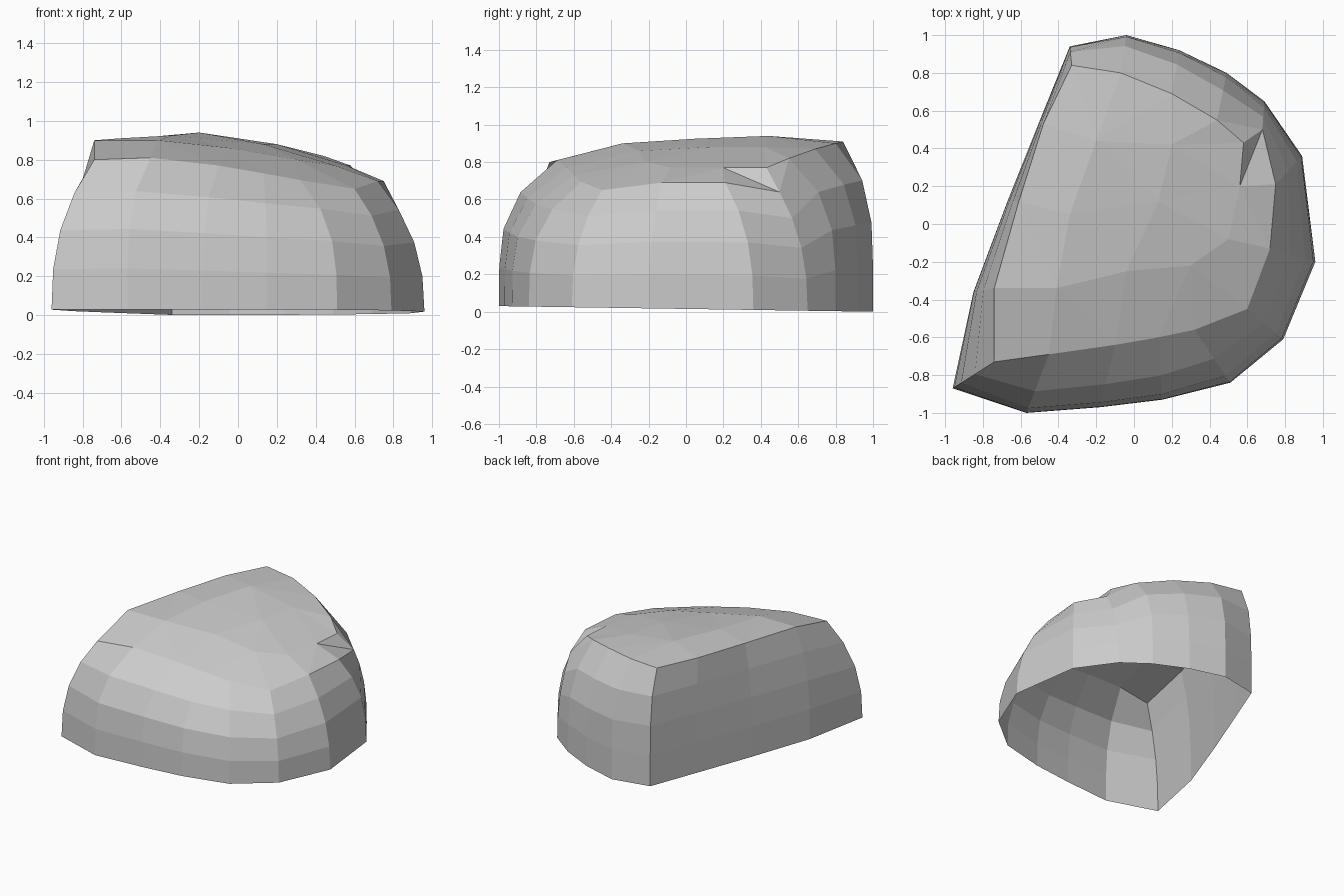
import bpy, bmesh
from mathutils import Vector
from mathutils.geometry import delaunay_2d_cdt

if "Cube" in bpy.data.objects:
    bpy.data.objects.remove(bpy.data.objects["Cube"])

# wall columns: foot (x, y), rim (x, y, z), curvature of the inward bend
columns = [
    ((-.96, -.87), (-.74, -.73, .80), 2.5),
    ((-.57, -1.0), (-.45, -.69, .81), 4.0),
    ((-.18, -.97), (-.10, -.64, .77), 4.0),
    ((.15, -.93), (.13, -.60, .73), 3.8),
    ((.51, -.84), (.32, -.56, .695), 3.2),
    ((.79, -.61), (.60, -.45, .65), 2.5),
    ((.96, -.20), (.72, -.13, .69), 2.4),
    ((.89, .36), (.75, .21, .69), 2.6),
    ((.69, .65), (.68, .50, .64), 2.4),
    ((.49, .80), (.44, .55, .82), 4.0),
    ((.24, .92), (.20, .69, .87), 4.5),
    ((-.04, 1.0), (-.07, .80, .90), 5.0),
    ((-.34, .94), (-.33, .84, .91), 5.0),
    ((-.49, .57), (-.48, .53, .915), 3.0),
    ((-.67, .12), (-.61, .12, .91), 3.0),
    ((-.85, -.36), (-.74, -.34, .90), 3.0),
]
# crown points inside the rim; the first three form the side notch
crown = [
    (.56, .20, .77), (.58, .43, .77), (.50, -.08, .77),
    (-.20, .44, .94), (-.34, .05, .925), (-.41, -.34, .90),
    (-.04, -.25, .86), (.13, .12, .88), (.20, .42, .88), (.30, -.22, .80),
]

bm = bmesh.new()

# curved side wall, open underneath
rings = []
for t in (0, .27, .53, .78, 1):
    ring = []
    for foot, rim, power in columns:
        a = Vector((foot[0], foot[1], .015 - .015 * foot[1]))
        b = Vector(rim)
        p = a.lerp(b, t ** power)
        p.z = a.z + (b.z - a.z) * t
        ring.append(bm.verts.new(p))
    rings.append(ring)
n = len(columns)
for low, high in zip(rings, rings[1:]):
    for i in range(n):
        j = (i + 1) % n
        bm.faces.new((low[i], low[j], high[j], high[i]))

# faceted crown filling the rim
top = rings[-1] + [bm.verts.new(p) for p in crown]
edges = [(i, (i + 1) % n) for i in range(n)] + [(n, n + 1), (n, 8), (n + 1, 8), (n + 1, 9), (n, n + 2)]
_, _, tris, origin, _, _ = delaunay_2d_cdt([v.co.xy for v in top], edges, [list(range(n))], 1, 1e-5)
for tri in tris:
    bm.faces.new([top[origin[k][0]] for k in tri])

bmesh.ops.recalc_face_normals(bm, faces=bm.faces)
if sum(f.normal.z for f in bm.faces) < 0:
    bmesh.ops.reverse_faces(bm, faces=bm.faces)

mesh = bpy.data.meshes.new("rounded_shell")
bm.to_mesh(mesh)
bm.free()
bpy.context.collection.objects.link(bpy.data.objects.new("rounded_shell", mesh))
